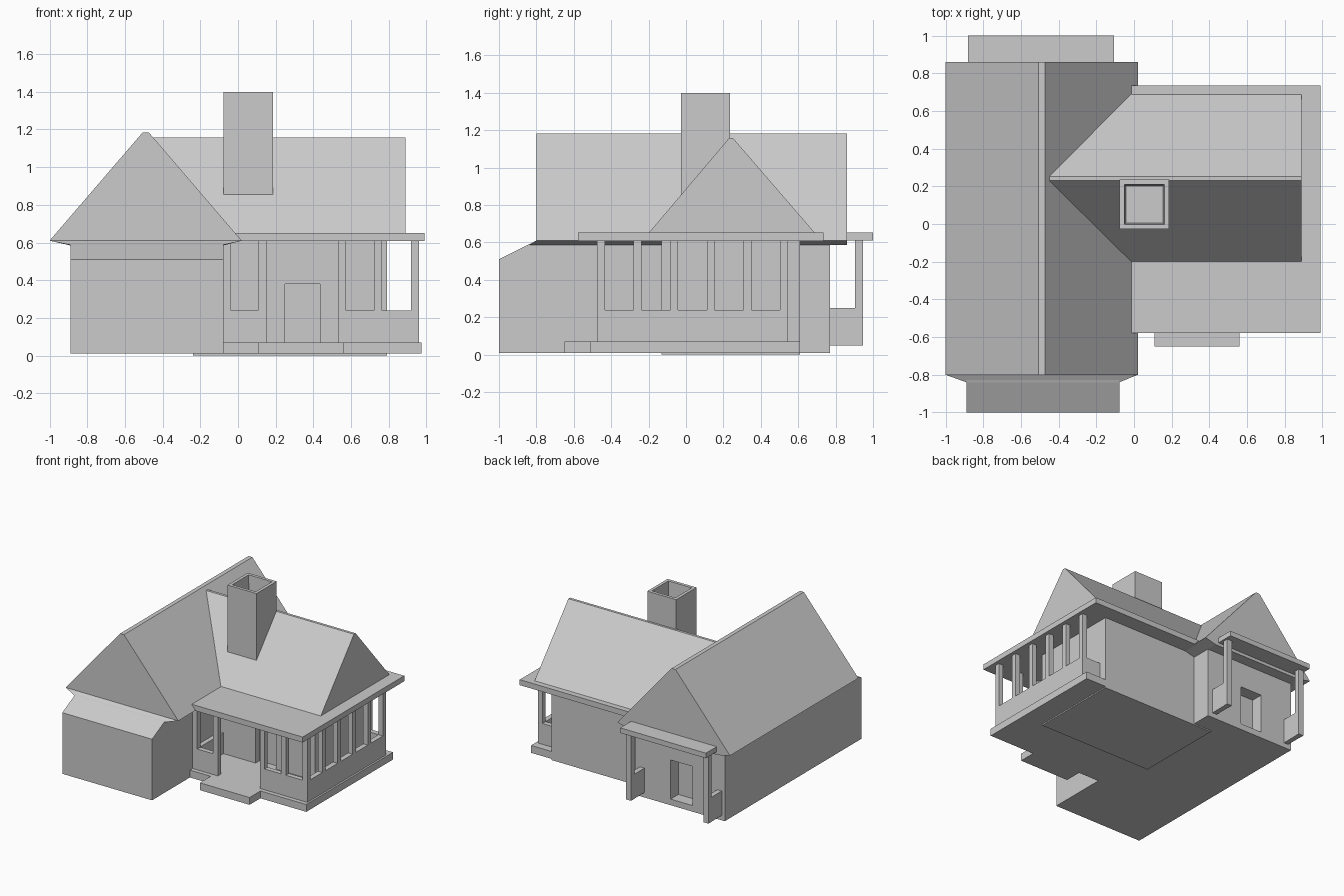
import bpy, bmesh
from mathutils import Vector

if "Cube" in bpy.data.objects:
    bpy.data.objects.remove(bpy.data.objects["Cube"])


def finish(name, bm):
    bmesh.ops.recalc_face_normals(bm, faces=bm.faces)
    me = bpy.data.meshes.new(name)
    bm.to_mesh(me)
    bm.free()
    ob = bpy.data.objects.new(name, me)
    bpy.context.collection.objects.link(ob)
    return ob


def box(name, x0, x1, y0, y1, z0, z1):
    bm = bmesh.new()
    bmesh.ops.create_cube(bm, size=1)
    for v in bm.verts:
        v.co = Vector((x1 if v.co.x > 0 else x0,
                       y1 if v.co.y > 0 else y0,
                       z1 if v.co.z > 0 else z0))
    return finish(name, bm)


def prism(name, profile, axis, a, b):
    """Extrude a (horizontal, z) profile along x or y from a to b."""
    bm = bmesh.new()
    vs = [bm.verts.new((a, h, z) if axis == 'x' else (h, a, z)) for h, z in profile]
    f = bm.faces.new(vs)
    ext = bmesh.ops.extrude_face_region(bm, geom=[f])['geom']
    d = Vector((b - a, 0, 0)) if axis == 'x' else Vector((0, b - a, 0))
    bmesh.ops.translate(bm, vec=d, verts=[e for e in ext if isinstance(e, bmesh.types.BMVert)])
    return finish(name, bm)


def recess(target, *dims):
    cutter = box("door_cutter", *dims)
    cutter.hide_render = True
    cutter.hide_set(True)
    m = target.modifiers.new("door", 'BOOLEAN')
    m.operation, m.solver, m.object = 'DIFFERENCE', 'EXACT', cutter
    bpy.context.view_layer.objects.active = target
    bpy.ops.object.modifier_apply(modifier=m.name)
    bpy.data.objects.remove(cutter)


# Main wing: body with a sloped front shoulder, and its gable roof
main = prism("main_wing_walls", [(-1, .01), (-1, .51), (-.84, .59), (-.8, .605), (.77, .605), (.77, .01)],
             'x', -.89, -.078)
recess(main, -.60, -.40, .67, .9, .06, .38)
prism("main_roof", [(-1, .61), (-.507, 1.183), (-.472, 1.183), (.02, .61), (-.078, .585), (-.89, .585)],
      'y', -.8, .86)

# Flared eave at the front of the main roof
bm = bmesh.new()
for x, y, z in [(-.89, -.84, .588), (-.078, -.84, .588), (-1, -.8, .61),
                (.02, -.8, .61), (-.89, -.8, .585), (-.078, -.8, .585)]:
    bm.verts.new((x, y, z))
bmesh.ops.convex_hull(bm, input=bm.verts)
finish("front_eave_flare", bm)

# Side wing: walls with front door, gable roof
side = box("side_wing_walls", -.24, .79, -.13, .61, 0, .63)
recess(side, .25, .435, -.3, -.08, .07, .38)
prism("side_roof", [(-.2, .65), (.23, 1.157), (.252, 1.157), (.69, .65)], 'x', -.45, .888)

# Chimney with a hollow top
bm = bmesh.new()
bmesh.ops.create_cube(bm, size=1)
for v in bm.verts:
    v.co = Vector((.055 + .262 * v.co.x, .104 + .262 * v.co.y, 1.4 if v.co.z > 0 else .7))
bm.faces.ensure_lookup_table()
top = max(bm.faces, key=lambda f: f.calc_center_median().z)
bmesh.ops.inset_region(bm, faces=[top], thickness=.036)
bmesh.ops.inset_region(bm, faces=[top], thickness=.01)
bmesh.ops.translate(bm, vec=(0, 0, -.12), verts=top.verts)
finish("chimney", bm)

# Wrap-around porch: roof slab, floor and step
box("porch_roof", -.013, .99, -.578, .735, .607, .652)
box("porch_floor", -.08, .975, -.51, .61, .01, .07)
box("porch_step", .11, .56, -.65, -.51, .01, .07)

# Low porch walls
SILL, HEAD = .24, .61
box("porch_wall_front_left", -.08, .15, -.475, -.435, .07, SILL)
box("porch_wall_front_right", .53, .96, -.475, -.435, .07, SILL)
box("porch_wall_side", .918, .96, -.435, .545, .07, SILL)
box("porch_wall_back", .79, .918, .503, .545, .07, SILL)
box("porch_wall_left", -.08, -.04, -.435, -.13, .07, SILL)

# Porch posts along the front and the side
for x in (-.08, .107, .53, .722):
    box("porch_post_front", x, x + .043, -.475, -.435, SILL if x != .107 else .07, HEAD)
for i in range(6):
    y = -.475 + i * .1955
    box("porch_post_side", .918, .96, y, y + .042, SILL, HEAD)

# Back porch: roof slab, two posts with low side panels
box("back_porch_roof", -.88, -.105, .75, 1.0, .61, .652)
for x in (-.865, -.165):
    box("back_post", x, x + .045, .903, .945, .05, .61)
    box("back_panel", x + .002, x + .043, .76, .91, .05, .25)
